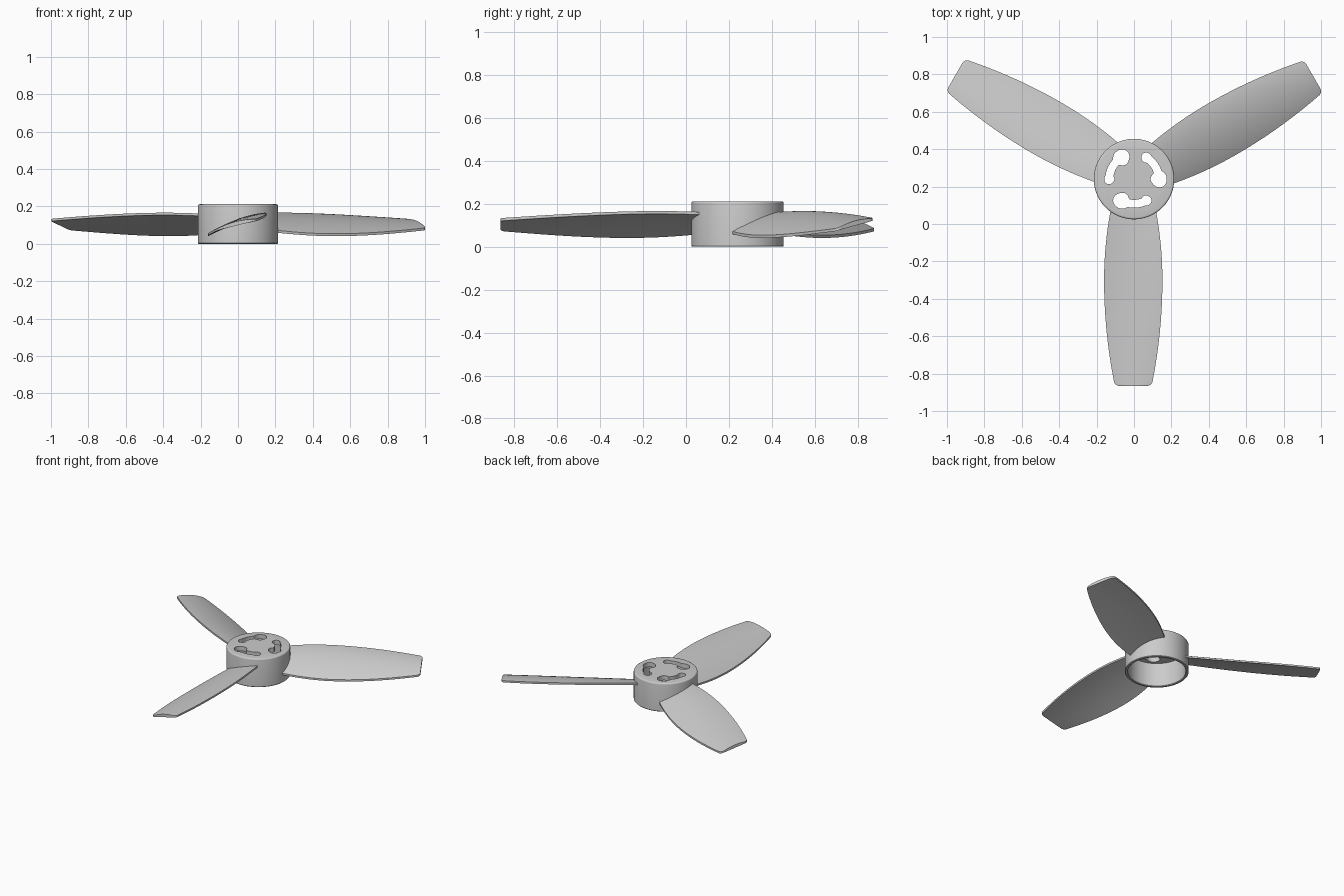
import bpy, bmesh
from math import sin, cos, pi, sqrt, radians
from mathutils import Matrix

if "Cube" in bpy.data.objects:
    bpy.data.objects.remove(bpy.data.objects["Cube"])

CENTRE_Y = 0.24
TIP = 1.105          # blade tip radius from the hub axis
CORNER = 0.022       # rounding of the tip corners


def make_object(name, bm):
    bmesh.ops.recalc_face_normals(bm, faces=bm.faces)
    mesh = bpy.data.meshes.new(name)
    bm.to_mesh(mesh)
    bm.free()
    ob = bpy.data.objects.new(name, mesh)
    bpy.context.collection.objects.link(ob)
    return ob


def smooth(ob, angle=35):
    bpy.ops.object.select_all(action='DESELECT')
    ob.select_set(True)
    bpy.context.view_layer.objects.active = ob
    bpy.ops.object.shade_smooth_by_angle(angle=radians(angle))


# Hub: upside-down cup turned from a profile
def make_hub(segments=96):
    profile = [(0.195, 0.178), (0.195, 0.004), (0.199, 0), (0.211, 0), (0.215, 0.004)]
    profile += [(0.205 + 0.01 * cos(a), 0.202 + 0.01 * sin(a))
                for a in [i * pi / 8 for i in range(5)]]
    bm = bmesh.new()
    rings = [[bm.verts.new((r * cos(2 * pi * i / segments),
                            CENTRE_Y + r * sin(2 * pi * i / segments), z))
              for i in range(segments)] for r, z in profile]
    for a, b in zip(rings, rings[1:]):
        for i in range(segments):
            j = (i + 1) % segments
            bm.faces.new((a[i], a[j], b[j], b[i]))
    bm.faces.new(rings[0])
    bm.faces.new(rings[-1])
    return make_object("hub", bm)


# Keyhole slot: arc with a large round end and a small round end
def make_slot_cutter(start):
    radius, big, small, neck = 0.132, 0.043, 0.027, 0.021
    span = radians(60) * radius
    length = big + span + small
    outer, inner = [], []
    n = 48
    for i in range(n + 1):
        s = -big + length * (1 - cos(pi * i / n)) / 2
        h = max(sqrt(max(0, big ** 2 - s ** 2)),
                sqrt(max(0, small ** 2 - (s - span) ** 2)),
                neck if 0 < s < span else 0)
        a = start + s / radius
        outer.append((radius + h, a))
        if 0 < i < n:
            inner.append((radius - h, a))
    bm = bmesh.new()
    loop = [bm.verts.new((r * cos(a), CENTRE_Y + r * sin(a), 0.15))
            for r, a in outer + inner[::-1]]
    face = bm.faces.new(loop)
    ext = bmesh.ops.extrude_face_region(bm, geom=[face])
    for v in ext["geom"]:
        if isinstance(v, bmesh.types.BMVert):
            v.co.z = 0.25
    return make_object("slot_cutter", bm)


hub = make_hub()
for k in range(3):
    cutter = make_slot_cutter(radians(120 * k))
    mod = hub.modifiers.new("slot", 'BOOLEAN')
    mod.operation = 'DIFFERENCE'
    mod.solver = 'EXACT'
    mod.object = cutter
    bpy.context.view_layer.objects.active = hub
    bpy.ops.object.modifier_apply(modifier=mod.name)
    bpy.data.objects.remove(cutter)
smooth(hub)


# Blade: cambered, slightly untwisting sheet with bowed sides
def half_width(r):
    w = 0.156 - (0.18 if r > 0.54 else 0.25) * (r - 0.54) ** 2
    d = r - (TIP - CORNER)
    if d > 0:
        w -= CORNER - sqrt(max(0, CORNER ** 2 - d * d))
    return w


def blade_point(u, t, side):
    root = sqrt(0.205 ** 2 - (0.125 * u) ** 2)
    r = root + (TIP - root) * t
    x = half_width(r) * u
    f = max(0, (r - 0.3) / (TIP - 0.3)) ** 1.6
    z = 0.121 - 0.011 * f + (0.37 - 0.13 * f) * x - 0.7 * x * x
    z += side * 0.011 * sqrt(1 - 0.65 * u * u)
    return (x - 0.004, -r, z)


def make_blade(name, angle, nu=16):
    us = [-1 + 2 * i / nu for i in range(nu + 1)]
    ts = [0.975 * i / 30 for i in range(31)] + [0.981, 0.987, 0.992, 0.996, 0.999, 1]
    bm = bmesh.new()
    rings = []
    for t in ts:
        pts = [blade_point(u, t, 1) for u in us] + [blade_point(u, t, -1) for u in us[::-1]]
        rings.append([bm.verts.new(p) for p in pts])
    m = len(rings[0])
    for a, b in zip(rings, rings[1:]):
        for i in range(m):
            j = (i + 1) % m
            bm.faces.new((a[i], a[j], b[j], b[i]))
    for ring in (rings[0], rings[-1]):
        for i in range(nu):
            bm.faces.new((ring[i], ring[i + 1], ring[m - 2 - i], ring[m - 1 - i]))
    bm.transform(Matrix.Translation((0, CENTRE_Y, 0)) @ Matrix.Rotation(angle, 4, 'Z'))
    smooth(make_object(name, bm))


for k, name in enumerate(("front_blade", "right_blade", "left_blade")):
    make_blade(name, radians(120 * k))
